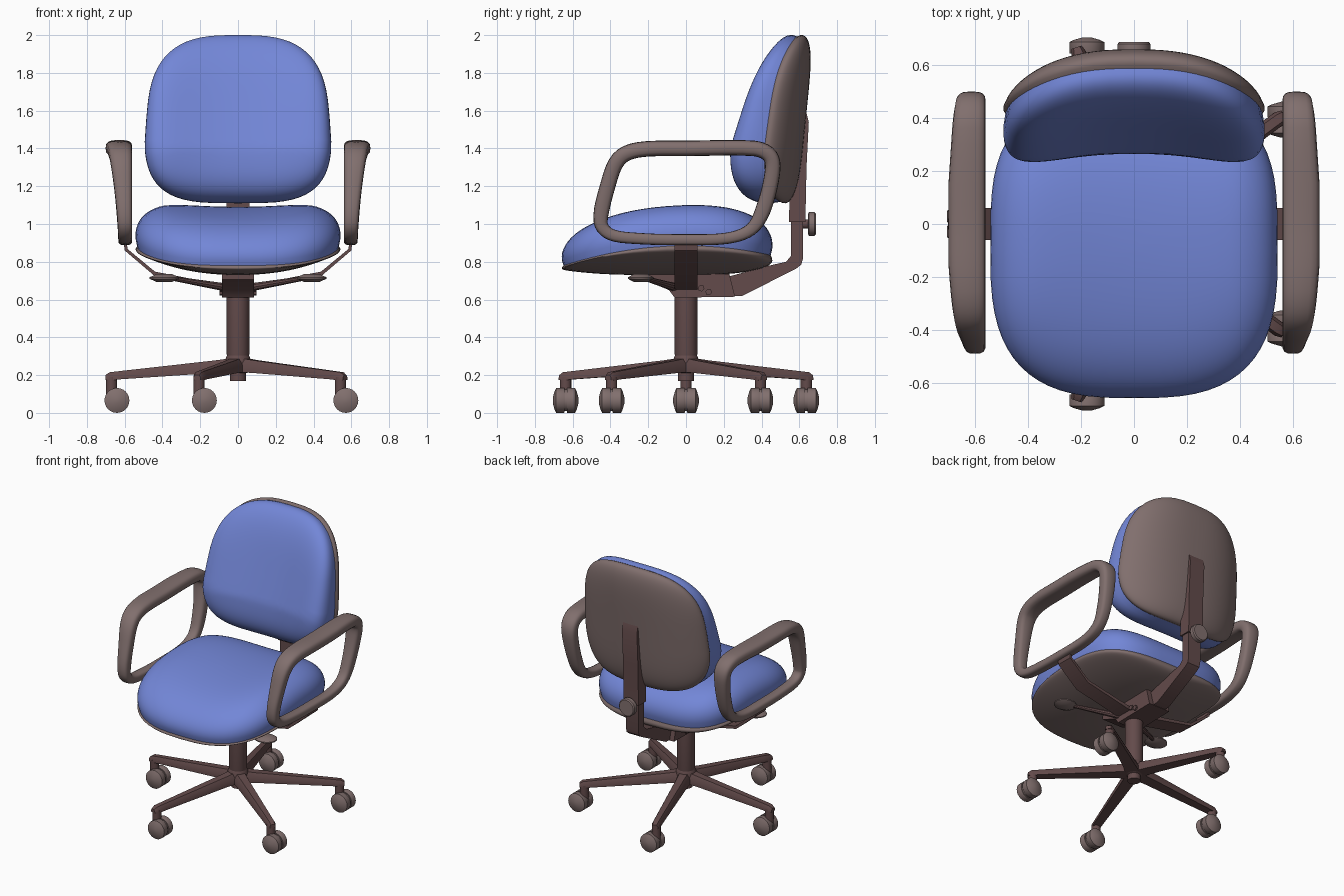
import bpy, bmesh, math
from mathutils import Vector

if "Cube" in bpy.data.objects:
    bpy.data.objects.remove(bpy.data.objects["Cube"])


def material(name, rgb):
    m = bpy.data.materials.new(name)
    m.diffuse_color = (*rgb, 1)
    m.use_nodes = True
    m.node_tree.nodes["Principled BSDF"].inputs["Base Color"].default_value = m.diffuse_color
    return m


BLUE = material("blue_fabric", (0.17, 0.24, 0.68))
PLASTIC = material("brown_plastic", (0.22, 0.16, 0.155))
METAL = material("brown_metal", (0.125, 0.07, 0.07))


def finish(name, bm, mat, angle=35):
    bmesh.ops.recalc_face_normals(bm, faces=bm.faces)
    me = bpy.data.meshes.new(name)
    bm.to_mesh(me)
    bm.free()
    me.materials.append(mat)
    me.polygons.foreach_set("use_smooth", [True] * len(me.polygons))
    me.set_sharp_from_angle(angle=math.radians(angle))
    ob = bpy.data.objects.new(name, me)
    bpy.context.collection.objects.link(ob)
    return ob


def loft(name, rings, mat, closed=False, caps=(True, True), angle=35):
    """Skin a list of equal-length point rings."""
    bm = bmesh.new()
    vs = [[bm.verts.new(p) for p in r] for r in rings]
    n = len(vs[0])
    for a, b in zip(vs, vs[1:] + ([vs[0]] if closed else [])):
        for i in range(n):
            j = (i + 1) % n
            bm.faces.new((a[i], a[j], b[j], b[i]))
    if not closed:
        for use, r in zip(caps, (vs[0], vs[-1])):
            if use:
                bm.faces.new(r)
    return finish(name, bm, mat, angle)


def lathe(name, start, axis, profile, mat, n=24, angle=35):
    """Revolve (radius, distance) pairs about an axis."""
    axis = Vector(axis).normalized()
    u = axis.orthogonal().normalized()
    w = axis.cross(u)
    rings = [[Vector(start) + axis * d + r * (u * math.cos(t) + w * math.sin(t))
              for t in (2 * math.pi * i / n for i in range(n))] for r, d in profile]
    return loft(name, rings, mat, angle=angle)


def extrude_x(name, yz, x0, x1, mat):
    return loft(name, [[(x, y, z) for y, z in yz] for x in (x0, x1)], mat)


def spow(v, e):
    return math.copysign(abs(v) ** e, v)


def dome(name, outline, point, p, mat, n=64, m=24):
    """Pillow half: rings shrink from the rim while h rises from 0 to 1."""
    rings = []
    for k in range(m + 1):
        s = max(math.cos(k / m * math.pi / 2), 0.01)
        h = (1 - s ** p) ** 0.4
        sc = 1.02 * s * (1 - 0.04 * (1 - h) ** 3)
        rings.append([point(u * sc, v * sc, h) for u, v in
                      (outline(2 * math.pi * i / n) for i in range(n))])
    return loft(name, rings, mat, caps=(False, True), angle=60)


def outline(n_pos, n_neg):
    """Superellipse, with its own squareness for each half."""
    def f(t):
        e = 2 / (n_pos if math.sin(t) > 0 else n_neg)
        return spow(math.cos(t), e), spow(math.sin(t), e)
    return f


# Seat: cushion above and shell below a curved split line
def seat_point(top):
    def f(u, v, h):
        x, y = 0.545 * u, -0.10 + 0.56 * v
        split = 0.885 - 0.25 * y * y
        if top:
            dip = 0.025 * max(0, 1 - (x / 0.4) ** 2)
            return x, y, split + h * (0.23 + 0.03 * y - dip)
        return x, y, split + h * (0.73 + 0.3 * x * x - split)
    return f


dome("seat_cushion", outline(3.5, 2.9), seat_point(True), 5, BLUE)
dome("seat_shell", outline(3.5, 2.9), seat_point(False), 4, PLASTIC)


# Backrest: wrapped cushion in front, shell behind
def back_point(front):
    def f(u, v, h):
        x = 0.5 * u * (1 - 0.07 * max(0, v + 0.35))
        z = 1.555 + 0.447 * v
        split = 0.50 + 0.10 * (z - 1.11) - 0.11 * abs(x / 0.48) ** 2.4
        depth = -(0.26 - 0.22 * max(0, z - 1.4)) if front else 0.09
        return x, split + h * depth, z
    return f


dome("backrest_cushion", outline(3.0, 3.5), back_point(True), 5, BLUE)
dome("backrest_shell", outline(3.0, 3.5), back_point(False), 5, PLASTIC)

# Armrest loops: smooth closed path with a flaring rounded section
ARM = [Vector(p) for p in (
    (-.452, 1.01), (-.40, .945), (-.25, .923), (0, .917), (.22, .925), (.345, .972), (.41, 1.08),
    (.457, 1.27), (.445, 1.36), (.36, 1.40), (0, 1.40), (-.25, 1.393), (-.355, 1.345), (-.415, 1.2))]
path = []
for i in range(len(ARM)):
    a, b, c, d = (ARM[(i + k) % len(ARM)] for k in (-1, 0, 1, 2))
    for t in (0, 0.2, 0.4, 0.6, 0.8):
        m1 = (c - a) * min(0.6, (c - b).length / (c - a).length)
        m2 = (d - b) * min(0.6, (c - b).length / (d - b).length)
        path.append(b * (2*t**3 - 3*t**2 + 1) + m1 * (t**3 - 2*t**2 + t)
                    + c * (3*t**2 - 2*t**3) + m2 * (t**3 - t**2))
for side, sx in (("right", 1), ("left", -1)):
    rings = []
    for i, p in enumerate(path):
        tan = (path[(i + 1) % len(path)] - path[i - 1]).normalized()
        nrm = Vector((tan.y, -tan.x))
        f = min(1, max(0, (p.y - 0.9) / 0.5))
        outer = 0.633 + 0.068 * f ** 1.3 - 0.02 * f * max(0, abs(p.x) - 0.15) / 0.3
        cx, hx, ht = (outer + 0.56) / 2, (outer - 0.56) / 2, 0.028 + 0.013 * min(1, f * 3)
        ring = []
        for k in range(16):
            t = 2 * math.pi * k / 16
            q = p + nrm * ht * spow(math.sin(t), 0.65)
            ring.append((sx * (cx + hx * spow(math.cos(t), 0.65)), q.x, q.y))
        rings.append(ring)
    loft(side + "_armrest", rings, PLASTIC, closed=True, angle=50)

    # Bent flat bracket carrying the armrest
    strip = [(.605, .90), (.60, .86), (.445, .728), (.07, .65),
             (.07, .675), (.44, .748), (.585, .868), (.588, .90)]
    loft(side + "_arm_bracket", [[(sx * x, y, z) for x, z in strip] for y in (-.06, .06)], METAL)

    # Control lever and paddle
    a, b = Vector((sx * .07, -.06, .665)), Vector((sx * .36, -.225, .714))
    lathe(side + "_lever", a, b - a, [(.022, 0), (.012, (b - a).length)], METAL, 10)
    pad = lathe(side + "_lever_paddle", (0, 0, 0), (0, 0, 1),
                [(.04, -.02), (.072, -.004), (.072, .004), (.04, .02)], PLASTIC, 20)
    pad.location = (sx * .39, -.24, .714)
    pad.scale = (1.1, 0.95, 1)

    # Mechanism bolts
    for y, z in ((.08, .66), (.12, .64)):
        lathe(side + "_bolt", (sx * .085, y, z), (sx, 0, 0), [(.018, 0), (.018, .012)], METAL, 6)

# Under-seat mechanism, back support bar and its sleeve
extrude_x("tilt_mechanism", [(-.22, .735), (-.22, .705), (-.09, .65), (-.06, .61), (.26, .615),
                             (.23, .735)], -.085, .085, METAL)
extrude_x("back_support_bar", [(.22, .72), (.24, .617), (.30, .62), (.585, .765), (.61, .785),
                               (.62, .82), (.62, 1.1), (.555, 1.1), (.555, .83), (.53, .80),
                               (.42, .775)], -.05, .05, METAL)
extrude_x("back_support_sleeve", [(.545, 1.01), (.632, 1.01), (.638, 1.3), (.65, 1.54),
                                  (.635, 1.6), (.56, 1.6)], -.06, .06, METAL)
lathe("height_knob_stem", (0, .60, 1.0), (0, 1, 0), [(.025, 0), (.025, .06)], METAL, 16)
lathe("height_knob", (0, .645, 1.0), (0, 1, 0),
      [(.05, 0), (.063, .006), (.063, .034), (.056, .042)], PLASTIC)

# Gas column and hub
lathe("column", (0, 0, 0), (0, 0, 1), [(.045, .24), (.058, .30), (.06, .31), (.06, .63)], METAL, 28)
lathe("base_hub", (0, 0, 0), (0, 0, 1),
      [(.043, .17), (.043, .21), (.07, .22), (.07, .28), (.058, .305)], METAL, 20)

# Five-star base with twin-wheel casters, all trailing the same way
for k in range(5):
    a = math.radians(180 + 72 * k)
    d, w = Vector((math.cos(a), math.sin(a), 0)), Vector((-math.sin(a), math.cos(a), 0))
    rings = []
    for r, hw, z0, z1 in ((.02, .048, .215, .292), (.12, .042, .212, .278), (.62, .029, .178, .222),
                          (.68, .028, .172, .215), (.702, .020, .175, .200)):
        rings.append([d * r + w * (hw * q) + Vector((0, 0, z)) for q, z in
                      ((-1, z0), (1, z0), (1, (z0 + z1) / 2), (.6, z1), (-.6, z1),
                       (-1, (z0 + z1) / 2))])
    loft(f"base_leg_{k+1}", rings, METAL)
    post = d * .67
    lathe(f"caster_post_{k+1}", post, (0, 0, 1), [(.03, .08), (.03, .19)], METAL, 14)
    hub = post + Vector((.029, 0, .066))
    lathe(f"caster_core_{k+1}", hub - Vector((0, .02, 0)), (0, 1, 0),
          [(.058, 0), (.058, .04)], PLASTIC, 20)
    for s in (1, -1):
        lathe(f"caster_wheel_{k+1}", hub, (0, s, 0),
              [(.064, .006), (.066, .01), (.066, .05), (.05, .058), (.015, .068)],
              PLASTIC, 24, angle=30)
